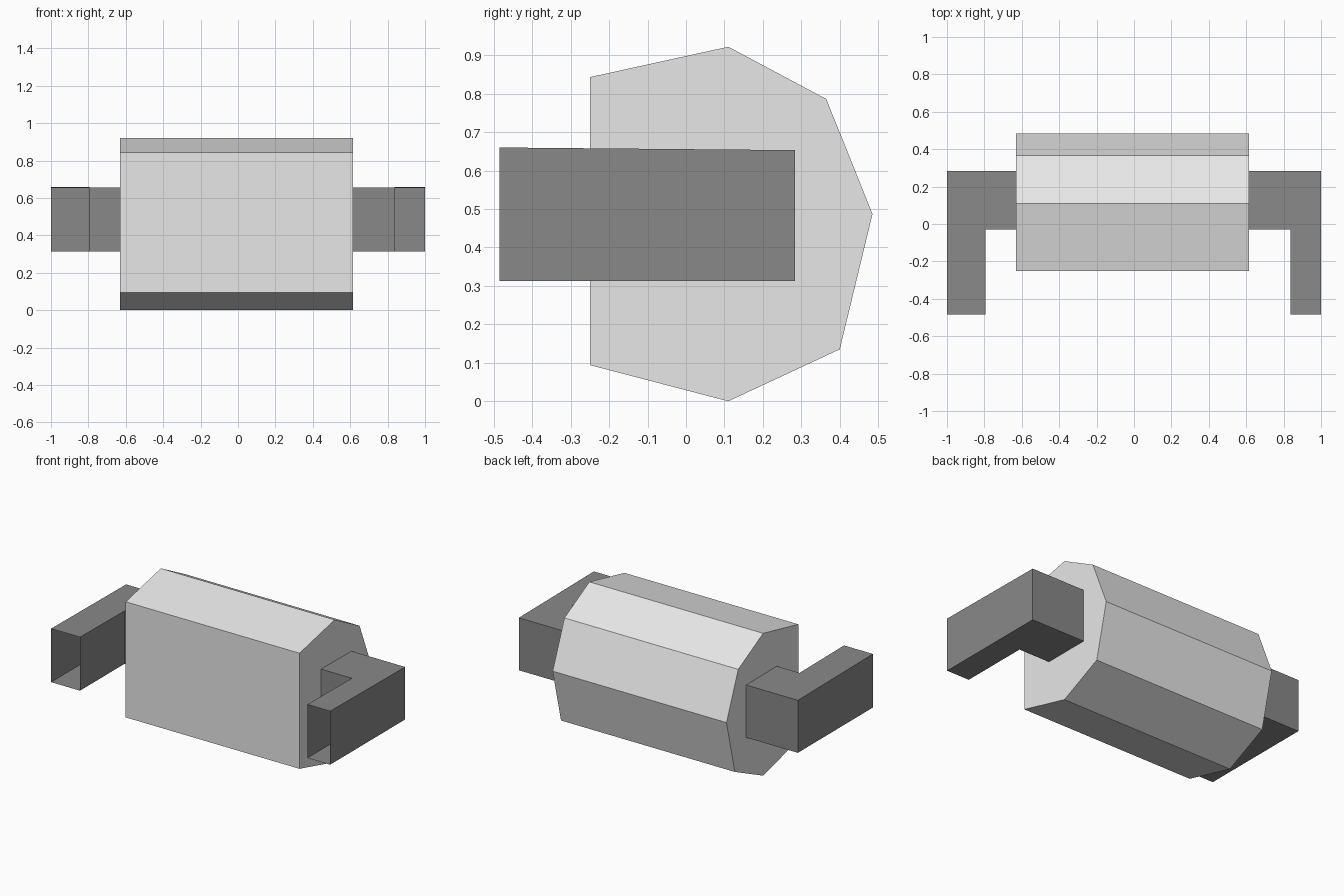
import bpy, bmesh

if "Cube" in bpy.data.objects:
    bpy.data.objects.remove(bpy.data.objects["Cube"])


def material(name, v):
    m = bpy.data.materials.new(name)
    m.diffuse_color = (v, v, v, 1)
    m.use_nodes = True
    m.node_tree.nodes["Principled BSDF"].inputs["Base Color"].default_value = m.diffuse_color
    return m


light_grey = material("light_grey", 0.8)
dark_grey = material("dark_grey", 0.25)


def prism(name, lower, upper, mat, open_sides=()):
    """Join two matching outlines into a prism, leaving chosen sides open."""
    bm = bmesh.new()
    a = [bm.verts.new(p) for p in lower]
    b = [bm.verts.new(p) for p in upper]
    bm.faces.new(a[::-1])
    bm.faces.new(b)
    n = len(a)
    for i in range(n):
        if i not in open_sides:
            j = (i + 1) % n
            bm.faces.new((a[i], a[j], b[j], b[i]))
    bmesh.ops.recalc_face_normals(bm, faces=bm.faces)
    mesh = bpy.data.meshes.new(name)
    bm.to_mesh(mesh)
    bm.free()
    mesh.materials.append(mat)
    obj = bpy.data.objects.new(name, mesh)
    bpy.context.collection.objects.link(obj)
    return obj


# Faceted drum body, a seven-sided profile (y, z) run along x
profile = [(-0.25, 0.094), (0.11, 0.0), (0.40, 0.135), (0.485, 0.487),
           (0.365, 0.786), (0.11, 0.922), (-0.25, 0.843)]
prism("drum_body",
      [(-0.63, y, z) for y, z in profile],
      [(0.616, y, z) for y, z in profile], light_grey)


# L-shaped hollow brackets, open at the front end and against the body
def bracket(name, side, x_body, x_inner):
    outline = [(x_body, -0.03), (x_inner, -0.03), (x_inner, -0.485),
               (1.0, -0.485), (1.0, 0.283), (x_body, 0.283)]
    lower = [(side * x, y, 0.313) for x, y in outline]
    # the top drops very slightly towards the back
    upper = [(side * x, y, 0.66 - 0.009 * (y + 0.485)) for x, y in outline]
    prism(name, lower, upper, dark_grey, open_sides=(2, 5))


bracket("right_bracket", 1, 0.616, 0.837)
bracket("left_bracket", -1, 0.63, 0.793)
